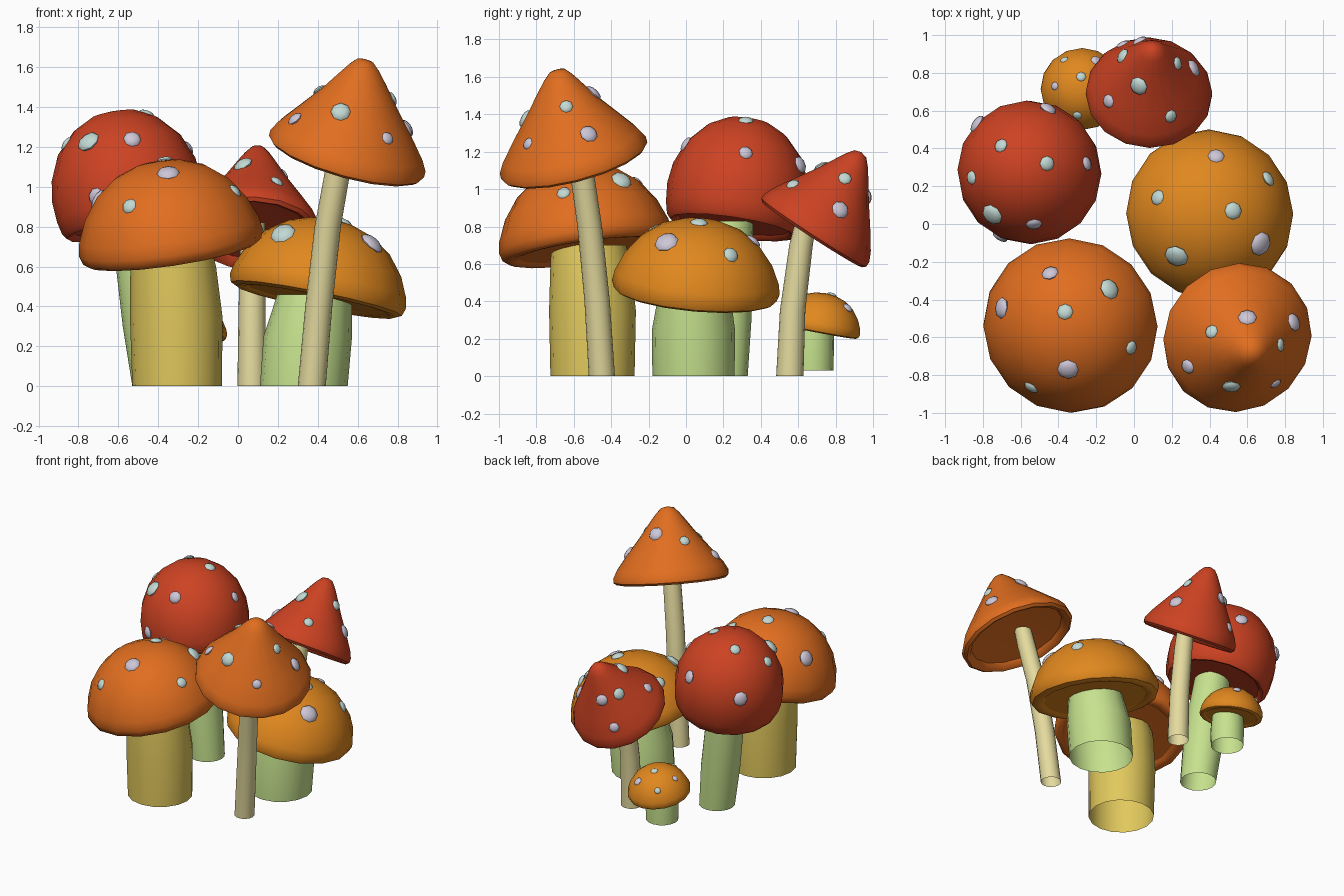
import bpy, bmesh, math
from mathutils import Vector, Matrix
from mathutils.bvhtree import BVHTree

if "Cube" in bpy.data.objects:
    bpy.data.objects.remove(bpy.data.objects["Cube"])

UP = Vector((0, 0, 1))


def material(name, r, g, b):
    m = bpy.data.materials.new(name)
    m.diffuse_color = (r, g, b, 1)
    m.use_nodes = True
    m.node_tree.nodes["Principled BSDF"].inputs["Base Color"].default_value = m.diffuse_color
    return m


ORANGE = material("orange", .75, .155, .014)
AMBER = material("amber", .75, .245, .013)
RED = material("red", .61, .055, .016)
YELLOW = material("yellow", .75, .578, .108)
GREEN = material("pale_green", .565, .76, .27)
BEIGE = material("beige", .775, .70, .342)
LAVENDER = material("lavender_grey", .61, .565, .68)
MINT = material("mint_grey", .546, .70, .658)


def finish(name, bm, mat):
    me = bpy.data.meshes.new(name)
    bm.to_mesh(me)
    me.materials.append(mat)
    me.shade_smooth()
    me.set_sharp_from_angle(angle=math.radians(45))
    ob = bpy.data.objects.new(name, me)
    bpy.context.collection.objects.link(ob)
    return ob


def loft(rings, axis, sides=16, inner=0):
    """Skin circles given as (centre, radius); the last `inner` bands face upwards."""
    bm = bmesh.new()
    rot = UP.rotation_difference(axis)
    loops = []
    for c, r in rings:
        loops.append([bm.verts.new(Vector(c) + rot @ Vector(
            (r * math.cos(2 * math.pi * i / sides), r * math.sin(2 * math.pi * i / sides), 0)))
            for i in range(sides)])
    for k, (a, b) in enumerate(zip(loops, loops[1:])):
        for i in range(sides):
            j = (i + 1) % sides
            f = bm.faces.new((a[i], a[j], b[j], b[i]))
            f.material_index = int(k >= len(loops) - 1 - inner)  # temporary mark
    bmesh.ops.remove_doubles(bm, verts=bm.verts, dist=1e-5)
    bmesh.ops.recalc_face_normals(bm, faces=bm.faces)
    for f in bm.faces:
        if f.material_index:
            f.normal_flip()
            f.material_index = 0
    return bm


# cap outlines: (radius, height), from the tip over the rim to the underside
DOME = [(0, 1), (.26, .97), (.5, .88), (.71, .72), (.88, .49), (.98, .25), (1, .12),
        (.97, .03), (.91, 0), (.83, .01), (.79, .035), (.4, .04), (0, .04)]
BELL = [(0, 1), (.3, .97), (.57, .88), (.82, .71), (.96, .5), (1, .32), (.98, .15),
        (.94, .04), (.89, 0), (.83, .01), (.79, .04), (.4, .045), (0, .045)]
CONE = [(0, 1), (.11, .98), (.2, .91), (.3, .81), (.49, .61), (.73, .38), (.92, .19),
        (.99, .09), (.99, .03), (.94, 0), (.87, .02), (.82, .08), (.5, .11), (0, .12)]

# spot projection: view name -> ray start and direction
RAYS = {
    "top": lambda a, b: (Vector((a, b, 5)), Vector((0, 0, -1))),
    "front": lambda a, b: (Vector((a, -5, b)), Vector((0, 1, 0))),
    "back": lambda a, b: (Vector((a, 5, b)), Vector((0, -1, 0))),
}


def spots(name, tree, items, mat):
    bm = bmesh.new()
    for a, b, r, *view in items:
        hit, normal, _, _ = tree.ray_cast(*RAYS[view[0] if view else "top"](a, b))
        if hit is None:
            continue
        m = (Matrix.Translation(hit) @ UP.rotation_difference(normal).to_matrix().to_4x4()
             @ Matrix.Diagonal((r, r, r * .45, 1)))
        bmesh.ops.create_uvsphere(bm, u_segments=8, v_segments=6, radius=1, matrix=m)
    finish(name, bm, mat)


def mushroom(name, outline, cap_mat, rim, tilt, radius, height, stem, stem_mat, lav, mint,
             bend=(0, 0, 0)):
    axis = Vector((tilt[0], tilt[1], 1)).normalized()
    cap = loft([(Vector(rim) + axis * z * height + Vector(bend) * z * z, r * radius)
                for r, z in outline], axis, inner=2)
    tree = BVHTree.FromBMesh(cap)
    finish(name + "_cap", cap, cap_mat)
    spots(name + "_lavender_spots", tree, lav, LAVENDER)
    spots(name + "_mint_spots", tree, mint, MINT)
    finish(name + "_stem", loft([(s[:3], s[3]) for s in stem], UP), stem_mat)


# wide orange mushroom, front left
mushroom("wide_orange", DOME, ORANGE, (-.328, -.53, .662), (-.15, -.14), .466, .475,
         [(-.305, -.5, 0, .225), (-.31, -.5, .35, .232), (-.325, -.51, .6, .215),
          (-.335, -.52, .70, .2)], YELLOW,
         [(-.445, -.26, .045), (-.70, -.445, .057), (-.35, -.77, .057)],
         [(-.13, -.345, .057), (-.365, -.465, .043), (-.015, -.655, .038), (-.545, -.865, .04)])

# wide amber mushroom, right
mushroom("wide_amber", DOME, AMBER, (.39, .048, .425), (.2, .09), .45, .42,
         [(.33, .04, 0, .22), (.35, .04, .25, .222), (.385, .045, .46, .188)], GREEN,
         [(.435, .36, .044), (.67, -.105, .065)],
         [(.71, .24, .043), (.125, .14, .042), (.525, .07, .047), (.225, -.17, .065)])

# tall orange cone mushroom, front right
mushroom("tall_cone", CONE, ORANGE, (.54, -.594, 1.138), (.28, -.26), .407, .515,
         [(.37, -.45, 0, .07), (.405, -.475, .4, .068), (.45, -.515, .8, .066),
          (.5, -.555, 1.08, .064), (.52, -.57, 1.2, .06)], BEIGE,
         [(.6, -.495, .05), (.845, -.52, .049), (.285, -.755, .04), (.75, -.845, .033)],
         [(.41, -.57, .037), (.515, -.86, .05), (.775, -.64, .036)], (-.035, .03, .02))

# tall red bell mushroom, back left
mushroom("red_bell", BELL, RED, (-.525, .248, .795), (-.17, .15), .38, .6,
         [(-.405, .205, 0, .125), (-.44, .212, .3, .138), (-.475, .22, .58, .135),
          (-.505, .235, .83, .125)], GREEN,
         [(-.25, .32, .038), (-.455, .61, .047), (-.53, 0, .044), (-.83, .53, .052),
          (-.71, .95, .045, "front")],
         [(-.705, .415, .038), (-.46, .32, .04), (-.86, .245, .038), (-.75, .05, .06)])

# leaning red cone mushroom, back
mushroom("red_cone", CONE, RED, (.078, .675, .755), (.05, .65), .338, .51,
         [(.07, .555, 0, .073), (.07, .57, .35, .068), (.073, .615, .7, .063),
          (.078, .64, .82, .058)], BEIGE,
         [(-.135, .65, .037), (.315, .825, .049), (.03, .96, .042, "back"),
          (-.06, .77, .036, "back")],
         [(.025, .73, .05), (.195, .57, .035), (.23, .85, .036), (-.06, .89, .042)],
         (0, -.015, .015))

# little amber mushroom, back
mushroom("little_amber", DOME, AMBER, (-.275, .71, .237), (.03, .19), .22, .21,
         [(-.272, .675, .03, .113), (-.272, .675, .15, .116), (-.272, .68, .25, .11)], GREEN,
         [(-.42, .73, .022), (-.2, .865, .03)],
         [(-.37, .87, .022), (-.28, .78, .026), (-.3, .575, .025)])
